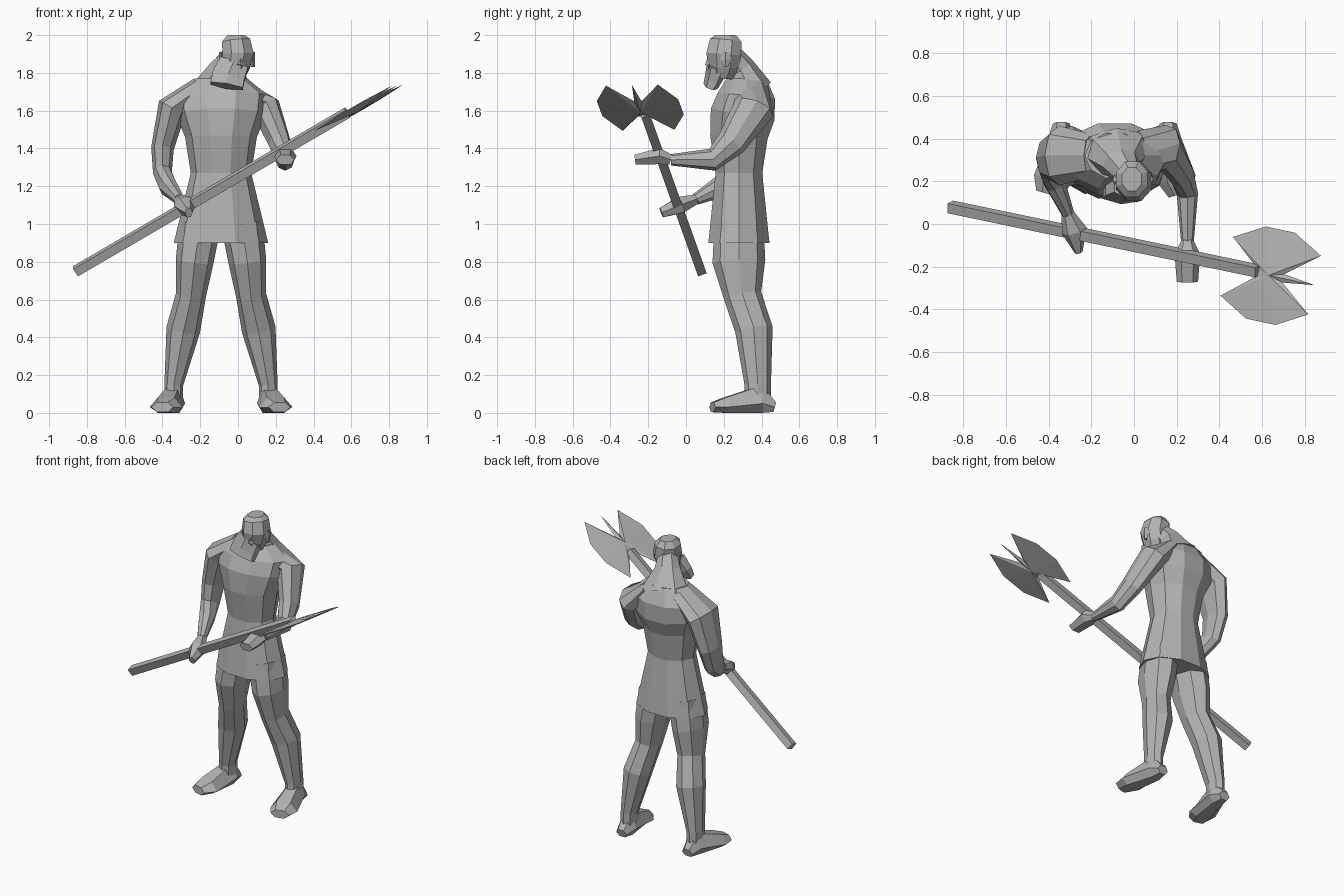
import bpy, bmesh, math
from mathutils import Vector

cube = bpy.data.objects.get("Cube")
if cube:
    bpy.data.objects.remove(cube)

grey = bpy.data.materials.new("plain_grey")
grey.use_nodes = True
shade = (.45, .45, .45, 1)
grey.diffuse_color = shade
grey.node_tree.nodes["Principled BSDF"].inputs["Base Color"].default_value = shade
body_middle = -.09


def finish(name, bm):
    """Turn a bmesh into a named, flat shaded object."""
    bmesh.ops.recalc_face_normals(bm, faces=bm.faces)
    mesh = bpy.data.meshes.new(name)
    bm.to_mesh(mesh)
    bm.free()
    mesh.materials.append(grey)
    bpy.context.collection.objects.link(bpy.data.objects.new(name, mesh))


def loft(name, path, widths, depths=None, sides=8, twist=0):
    """Skin elliptical rings set square to a path, keeping them above the ground."""
    bm = bmesh.new()
    points = [Vector(p) for p in path]
    last = len(points) - 1
    rings = []
    for i, (centre, width, depth) in enumerate(zip(points, widths, depths or widths)):
        along = (points[min(i + 1, last)] - points[max(i - 1, 0)]).normalized()
        across = Vector((1, 0, 0))
        across = (across - along * across.dot(along)).normalized()
        outward = along.cross(across)
        ring = []
        for k in range(sides):
            angle = math.tau * (k + twist) / sides
            corner = centre + across * width * math.cos(angle) + outward * depth * math.sin(angle)
            corner.z = max(corner.z, 0)
            ring.append(bm.verts.new(corner))
        rings.append(ring)
    for low, high in zip(rings, rings[1:]):
        for k in range(sides):
            following = (k + 1) % sides
            bm.faces.new((low[k], low[following], high[following], high[k]))
    bm.faces.new(rings[0])
    bm.faces.new(rings[-1])
    finish(name, bm)


def mirrored(path):
    """Reflect a path across the middle of the body."""
    return [(2 * body_middle - x, y, z) for x, y, z in path]


# Tunic: flared skirt, narrow waist, broad chest and sloping shoulders
tunic_levels = [(.9, .28), (1.27, .28), (1.46, .28), (1.58, .3), (1.68, .32), (1.77, .32)]
loft("tunic", [(body_middle, y, z) for z, y in tunic_levels],
     widths=[.25, .16, .19, .24, .25, .14],
     depths=[.17, .13, .16, .18, .16, .11], sides=10)
loft("neck", [(-.08, .34, 1.7), (-.06, .28, 1.83), (-.02, .22, 1.9)],
     widths=[.18, .09, .06], depths=[.12, .08, .07])

# Head with a long beard leaning to one side
loft("head", [(-.02, .19, 1.78), (-.01, .2, 1.84), (0, .2, 1.9), (-.01, .21, 1.97), (-.01, .21, 2)],
     widths=[.06, .08, .09, .08, .05], depths=[.07, .09, .1, .09, .06], twist=.5)
loft("beard", [(-.06, .13, 1.73), (-.05, .15, 1.78), (-.02, .17, 1.85)],
     widths=[.1, .1, .09], depths=[.04, .05, .06], sides=6, twist=.5)
loft("nose", [(.01, .12, 1.84), (.02, .13, 1.9)], widths=[.02, .01], sides=4)
for side, x in (("right", -.09), ("left", .08)):
    loft(side + "_ear", [(x, .21, 1.83), (x, .21, 1.87), (x, .21, 1.91)],
         widths=[.01, .01, .01], depths=[.01, .03, .02], sides=4)

# Legs: ankle, calf, knee, thigh, hip; feet: heel, instep, toe
leg_path = [(-.34, .38, .06), (-.34, .38, .15), (-.29, .36, .44),
            (-.25, .3, .62), (-.23, .28, .8), (-.2, .28, 1)]
foot_path = [(-.34, .47, .03), (-.34, .4, .05), (-.38, .21, .03), (-.4, .14, .03)]
for side, place in (("right", list), ("left", mirrored)):
    loft(side + "_leg", place(leg_path),
         widths=[.05, .05, .09, .08, .1, .11], depths=[.07, .07, .1, .1, .14, .13])
    loft(side + "_foot", place(foot_path),
         widths=[.04, .06, .09, .06], depths=[.03, .11, .06, .03], sides=6)

# Right arm hangs from the sloping shoulder, then reaches forward to the lower grip
right_wrist = (-.31, .05, 1.13)
loft("right_arm", [(-.2, .32, 1.72), (-.35, .32, 1.61), (-.4, .31, 1.4), (-.4, .27, 1.27),
                   (-.37, .19, 1.2), right_wrist],
     widths=[.06, .08, .06, .05, .05, .03], depths=[.1, .14, .1, .08, .06, .03])
loft("right_hand", [right_wrist, (-.28, -.03, 1.1), (-.26, -.13, 1.06)],
     widths=[.03, .06, .02], depths=[.03, .05, .03], sides=6)

# Left arm bends forward to the upper grip
left_wrist = (.25, -.08, 1.34)
loft("left_arm", [(.02, .34, 1.7), (.15, .36, 1.61), (.22, .24, 1.43), (.25, .14, 1.34),
                  left_wrist],
     widths=[.06, .08, .06, .05, .03], depths=[.1, .11, .08, .06, .03])
loft("left_hand", [left_wrist, (.25, -.14, 1.36), (.25, -.27, 1.34)],
     widths=[.03, .06, .05], depths=[.03, .05, .03], sides=6)

# Square staff
loft("staff", [(-.86, .08, .75), (.58, -.22, 1.59)], widths=[.034, .034], sides=4, twist=.5)

# Double axe head: one blade outline mirrored across the staff, thickest at the hub
hub = Vector((.63, -.24, 1.61))
forward = Vector((.98, -.21, .57))
sideways = Vector((.21, .98, .02))
blade = [(-.07, .03), (-.2, .14), (-.06, .22), (.08, .22), (.22, .14), (.07, .02)]
spike = [(.22, 0)]
outline = blade + spike + [(s, -t) for s, t in reversed(blade)]
bm = bmesh.new()
rim = [bm.verts.new(hub + forward * s + sideways * t) for s, t in outline]
for lift in (-.02, .02):
    peak = bm.verts.new(hub + Vector((0, 0, lift)))
    for start, end in zip(rim, rim[1:] + rim[:1]):
        bm.faces.new((start, end, peak))
finish("axe_head", bm)
